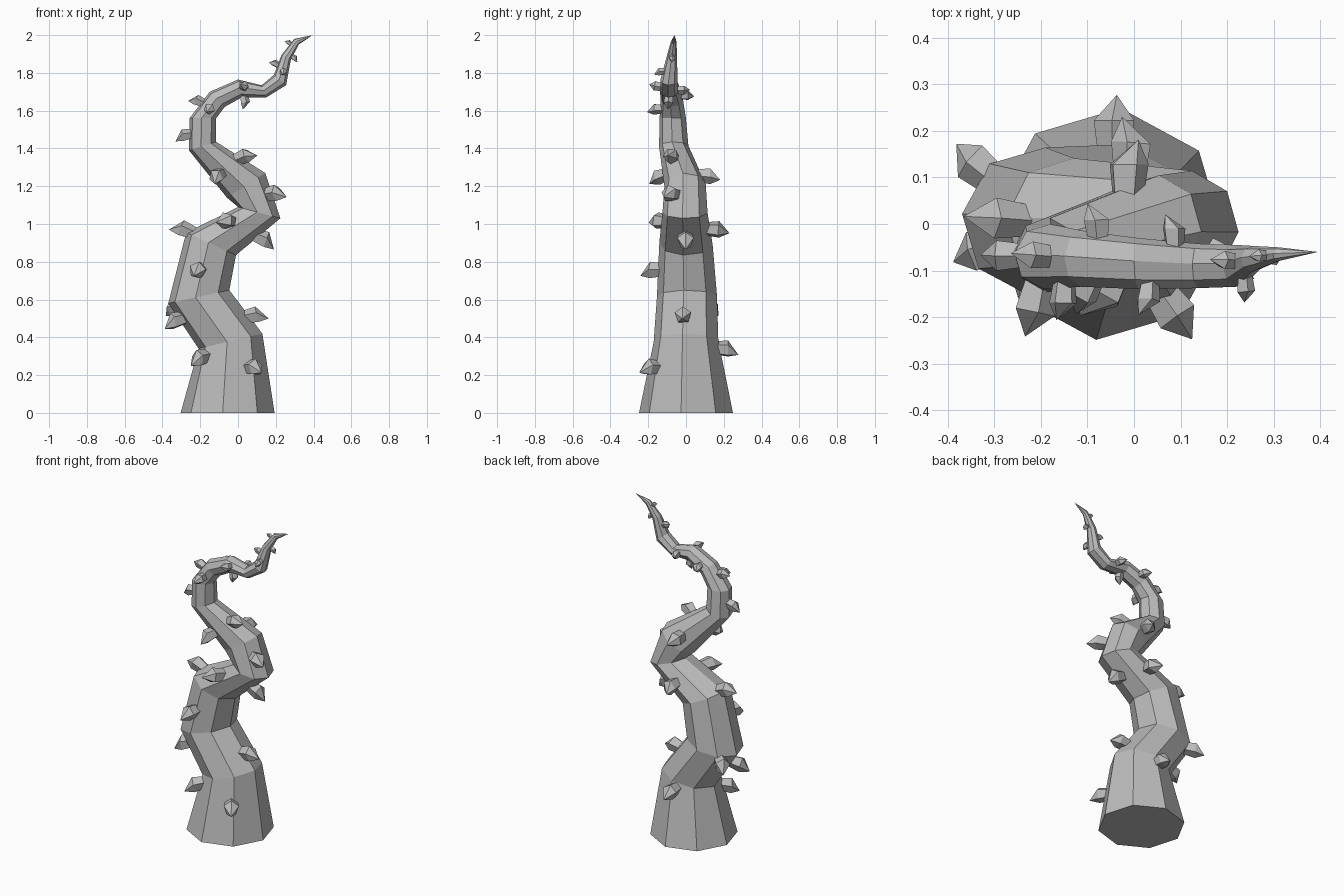
import bpy, bmesh, math
from mathutils import Vector

cube = bpy.data.objects.get("Cube")
if cube:
    bpy.data.objects.remove(cube, do_unlink=True)

mat = bpy.data.materials.new("pale_grey")
mat.use_nodes = True
GREY = (0.5, 0.5, 0.5, 1)
mat.diffuse_color = GREY
mat.node_tree.nodes["Principled BSDF"].inputs["Base Color"].default_value = GREY


def add_object(name, bm):
    bmesh.ops.recalc_face_normals(bm, faces=bm.faces)
    mesh = bpy.data.meshes.new(name)
    bm.to_mesh(mesh)
    bm.free()
    mesh.materials.append(mat)
    obj = bpy.data.objects.new(name, mesh)
    bpy.context.collection.objects.link(obj)


def loft(bm, rings, tip):
    """Skin a list of point rings, capped at the start and pointed at the end."""
    loops = [[bm.verts.new(p) for p in ring] for ring in rings]
    n = len(loops[0])
    bm.faces.new(loops[0])
    for a, b in zip(loops, loops[1:]):
        for i in range(n):
            j = (i + 1) % n
            bm.faces.new((a[i], a[j], b[j], b[i]))
    end = bm.verts.new(tip)
    for i in range(n):
        bm.faces.new((loops[-1][i], loops[-1][(i + 1) % n], end))


# Stalk sections: outer x, z, inner x, z, centre y, half depth
SECTIONS = [
    (-.305, 0, .195, 0, 0, .25),
    (-.21, .34, .13, .42, 0, .172),
    (-.37, .58, -.045, .65, .005, .16),
    (-.275, .955, -.01, .835, 0, .142),
    (0, 1.09, .225, 1.03, -.005, .12),
    (-.06, 1.14, .145, 1.27, -.005, .11),
    (-.26, 1.39, -.115, 1.435, -.065, .078),
    (-.257, 1.56, -.115, 1.56, -.07, .07),
    (-.15, 1.70, -.07, 1.62, -.075, .06),
    (0, 1.765, .02, 1.67, -.085, .055),
    (.125, 1.735, .15, 1.67, -.09, .048),
    (.19, 1.79, .255, 1.735, -.09, .045),
    (.23, 1.895, .28, 1.87, -.075, .028),
    (.298, 1.98, .322, 1.95, -.065, .015),
]
TIP = Vector((.395, -.06, 2))


def frame(t):
    """Centre, half width vector and half depth vector at section t."""
    i = min(int(t), len(SECTIONS) - 2)
    f = t - i
    a, b, c, d, y, r = [p + (q - p) * f for p, q in zip(SECTIONS[i], SECTIONS[i + 1])]
    return (Vector(((a + c) / 2, y, (b + d) / 2)),
            Vector(((c - a) / 2, 0, (d - b) / 2)), Vector((0, r, 0)))


# Twisting eight-sided stalk
rings = []
for t in range(len(SECTIONS)):
    mid, wide, deep = frame(t)
    angles = [math.radians(45 * k - 6) for k in range(8)]
    rings.append([mid + wide * math.cos(a) + deep * math.sin(a) for a in angles])
bm = bmesh.new()
loft(bm, rings, TIP)
add_object("stalk", bm)

# Thorns: position along the stalk, angle around it
THORNS = [
    (.6, -55), (.85, -140), (.9, 90), (1.4, -5), (1.65, -162), (1.9, 140),
    (2.5, -102), (3.05, 176), (3.5, 85), (3.5, 0), (3.6, -118), (4.55, -32),
    (5.25, 90), (5.4, -122), (5.5, -22), (6.5, 180), (7.5, -92), (7.6, 176),
    (8.3, 95), (9.2, -105), (9.1, -5), (9.6, 90), (11.4, -85), (11.5, 175),
    (12.2, 0), (12.7, 180),
]


def thorn(bm, t, degrees):
    a = math.radians(degrees)
    mid, wide, deep = frame(t)
    radial = wide * math.cos(a) + deep * math.sin(a)
    out = radial.normalized()
    ahead = frame(min(t + .3, 12.99))[0] - frame(t - .3)[0]
    up = (ahead - out * ahead.dot(out)).normalized()
    side = out.cross(up)
    size = min(1, .15 + 8 * deep.y)
    root = mid + radial * .93

    def ring(dist, drop, radius):
        centre = root + (out * dist - up * drop) * size
        pts = []
        for k in range(5):
            b = math.radians(72 * k + 90)
            pts.append(centre + (side * math.cos(b) + up * math.sin(b)) * radius * size)
        return pts

    loft(bm, [ring(-.02, 0, .036), ring(.055, .003, .046)],
         root + (out * .11 - up * .035) * size)


bm = bmesh.new()
for t, degrees in THORNS:
    thorn(bm, t, degrees)
add_object("thorns", bm)
